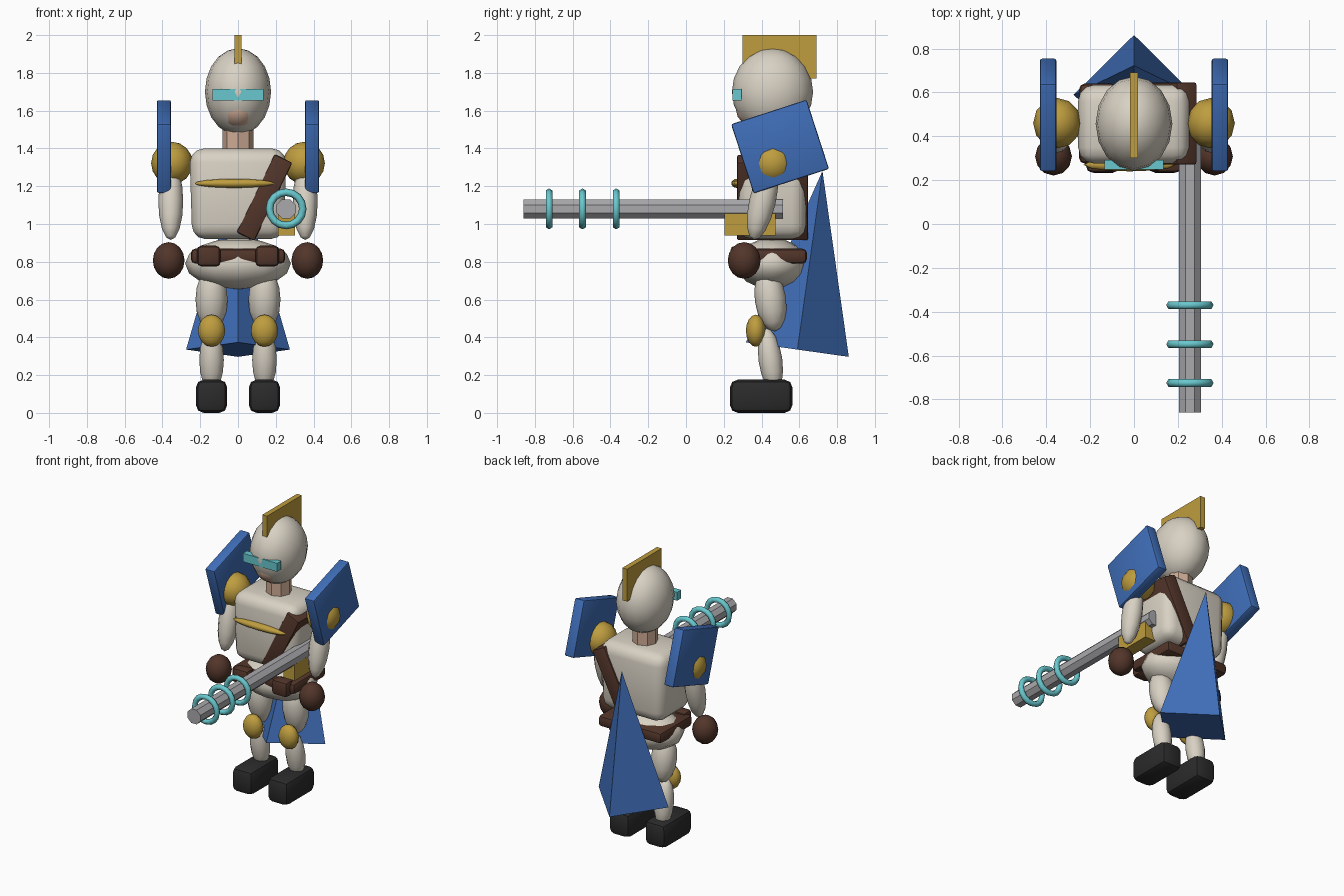
import bpy, math

cube = bpy.data.objects.get("Cube")
if cube:
    bpy.data.objects.remove(cube, do_unlink=True)


def material(name, r, g, b):
    m = bpy.data.materials.new(name)
    m.use_nodes = True
    m.diffuse_color = (r, g, b, 1)
    m.node_tree.nodes["Principled BSDF"].inputs["Base Color"].default_value = (r, g, b, 1)
    return m


cream = material("cream_armour", 0.69, 0.64, 0.55)
blue = material("blue", 0.05, 0.155, 0.48)
gold = material("gold", 0.52, 0.34, 0.05)
brown = material("brown_leather", 0.085, 0.036, 0.023)
cyan = material("cyan_glow", 0.14, 0.58, 0.62)
steel = material("steel", 0.40, 0.40, 0.42)
black = material("black_rubber", 0.024, 0.024, 0.024)
skin = material("skin", 0.62, 0.41, 0.30)


def finish(name, mat, rot=(0, 0, 0), smooth=None):
    ob = bpy.context.object
    ob.name = name
    ob.rotation_euler = [math.radians(a) for a in rot]
    ob.data.materials.append(mat)
    if smooth:
        bpy.ops.object.transform_apply(location=False, rotation=False, scale=True)
        bpy.ops.object.shade_smooth_by_angle(angle=math.radians(smooth))
    return ob


def ball(name, mat, loc, radii, rot=(0, 0, 0), segs=12, rings=8):
    bpy.ops.mesh.primitive_uv_sphere_add(segments=segs, ring_count=rings, radius=1, location=loc)
    bpy.context.object.scale = radii
    return finish(name, mat, rot, 80)


def box(name, mat, loc, size, rot=(0, 0, 0), bevel=0.0, segments=2):
    bpy.ops.mesh.primitive_cube_add(size=1, location=loc)
    bpy.context.object.scale = size
    bpy.ops.object.transform_apply(location=False, rotation=False, scale=True)
    ob = finish(name, mat, rot)
    if bevel:
        mod = ob.modifiers.new("Bevel", "BEVEL")
        mod.width = bevel
        mod.segments = segments
        bpy.ops.object.modifier_apply(modifier=mod.name)
        bpy.ops.object.shade_smooth_by_angle(angle=math.radians(40))
    return ob


# Head
ball("helmet", cream, (0, 0.458, 1.70), (0.175, 0.215, 0.23), segs=16, rings=10)
ball("face", skin, (0, 0.40, 1.61), (0.11, 0.137, 0.11))
box("visor", cyan, (0, 0.27, 1.685), (0.27, 0.045, 0.06))
box("crest", gold, (0, 0.495, 1.885), (0.037, 0.39, 0.23))
bpy.ops.mesh.primitive_cylinder_add(vertices=8, radius=0.083, depth=0.2, location=(0, 0.46, 1.44))
finish("neck", skin)

# Torso, slightly narrower at the bottom
torso = box("torso", cream, (0, 0.455, 1.16), (0.51, 0.36, 0.48), bevel=0.075, segments=3)
for v in torso.data.vertices:
    if v.co.z < 0:
        v.co.x *= 0.96
box("chest_strap", brown, (0.14, 0.458, 1.14), (0.105, 0.375, 0.46), (0, 26, 0), bevel=0.01)
ball("chest_trim", gold, (-0.02, 0.27, 1.215), (0.21, 0.03, 0.024))
ball("pelvis", cream, (0, 0.455, 0.79), (0.28, 0.19, 0.135))
box("belt", brown, (0, 0.458, 0.83), (0.50, 0.365, 0.08), bevel=0.025)

# Mirrored parts
for s, side in ((1, "left"), (-1, "right")):
    box(side + "_pouch", brown, (s * 0.155, 0.28, 0.83), (0.125, 0.09, 0.11), bevel=0.025)
    ball(side + "_shoulder", gold, (s * 0.35, 0.46, 1.322), (0.11, 0.115, 0.113))
    box(side + "_shoulder_plate", blue, (s * 0.392, 0.498, 1.41),
        (0.075, 0.42, 0.385), (18, 0, 0), bevel=0.01)
    ball(side + "_arm", cream, (s * 0.356, 0.405, 1.12), (0.066, 0.07, 0.21), (-13, 0, 0))
    ball(side + "_hand", brown, (s * 0.367, 0.308, 0.807), (0.084, 0.087, 0.097))
    ball(side + "_thigh", cream, (s * 0.14, 0.447, 0.60), (0.085, 0.083, 0.17), (8, 0, 0))
    ball(side + "_knee", gold, (s * 0.14, 0.37, 0.435), (0.072, 0.053, 0.085))
    ball(side + "_shin", cream, (s * 0.14, 0.447, 0.28), (0.065, 0.063, 0.17), (8, 0, 0))
    box(side + "_boot", black, (s * 0.14, 0.398, 0.088), (0.165, 0.33, 0.175), bevel=0.04)

# Cape
bpy.ops.mesh.primitive_cone_add(vertices=4, radius1=0.275, radius2=0, depth=0.955,
                                location=(0, 0.656, 0.808))
finish("cape", blue, (-8, 0, 0))

# Cannon
bpy.ops.mesh.primitive_cylinder_add(vertices=8, radius=0.055, depth=1.375,
                                    location=(0.255, -0.173, 1.08))
finish("cannon_barrel", steel, (90, 22.5, 0))
for i, y in enumerate((-0.725, -0.548, -0.37)):
    bpy.ops.mesh.primitive_torus_add(major_segments=16, minor_segments=6, major_radius=0.088,
                                     minor_radius=0.02, location=(0.255, y, 1.08))
    finish("cannon_ring_%d" % (i + 1), cyan, (90, 0, 0), 80)
box("cannon_grip", gold, (0.258, 0.34, 1.0), (0.09, 0.27, 0.12))
